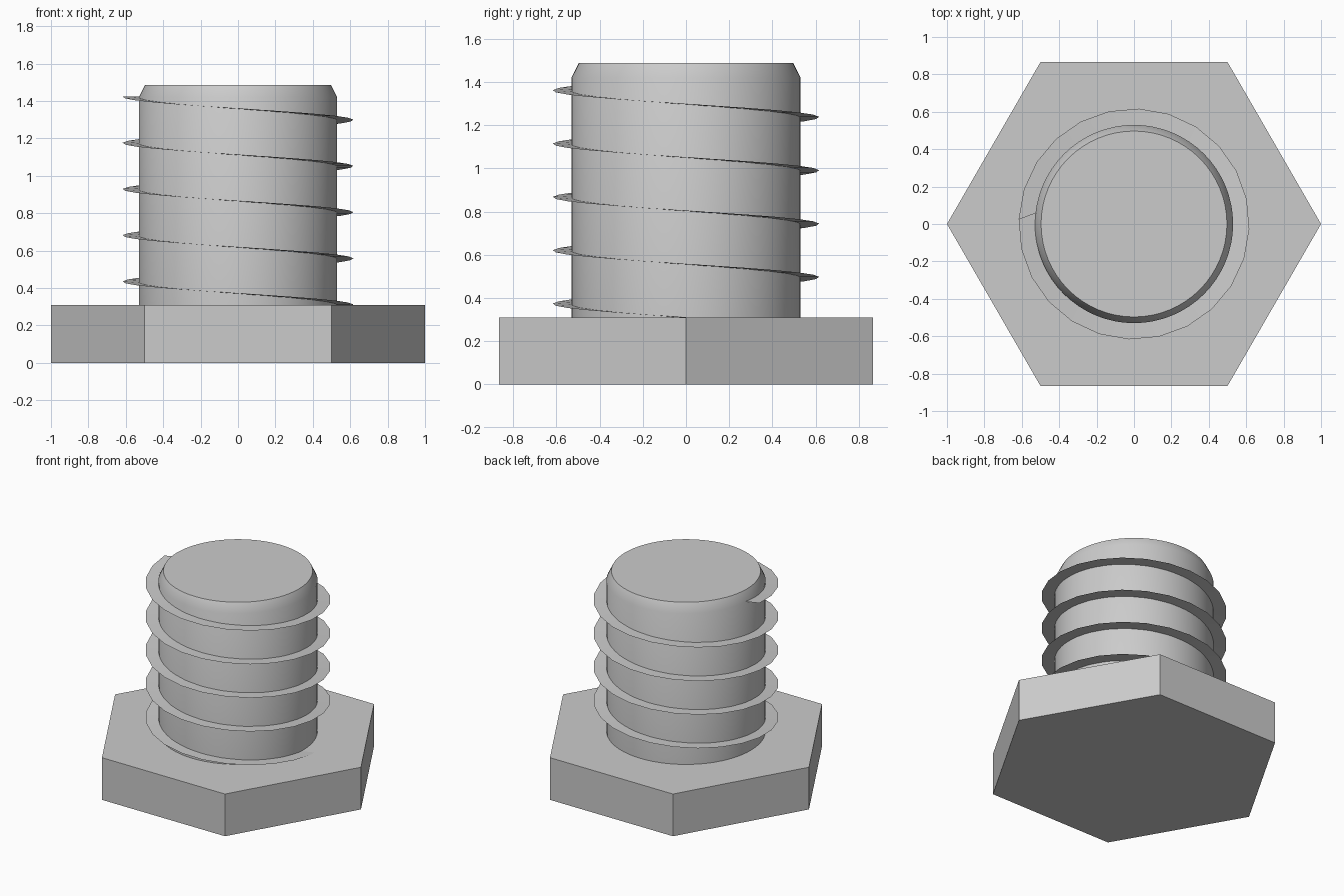
import bpy, bmesh
from math import cos, sin, tau, radians

default = bpy.data.objects.get("Cube")
if default:
    bpy.data.objects.remove(default, do_unlink=True)

steel = bpy.data.materials.new("grey steel")
steel.use_nodes = True
GREY = (0.6, 0.6, 0.6, 1)
steel.diffuse_color = GREY
steel.node_tree.nodes["Principled BSDF"].inputs["Base Color"].default_value = GREY


def add_object(name, bm):
    mesh = bpy.data.meshes.new(name)
    bm.to_mesh(mesh)
    bm.free()
    mesh.materials.append(steel)
    obj = bpy.data.objects.new(name, mesh)
    bpy.context.collection.objects.link(obj)
    return obj


def smooth(obj, angle):
    bpy.ops.object.select_all(action="DESELECT")
    obj.select_set(True)
    bpy.context.view_layer.objects.active = obj
    bpy.ops.object.shade_smooth_by_angle(angle=radians(angle))


def lathe(name, profile, sides):
    """Closed solid from (radius, height) rings."""
    bm = bmesh.new()
    rings = [[bm.verts.new((r * cos(tau * i / sides), r * sin(tau * i / sides), z))
              for i in range(sides)] for r, z in profile]
    for low, high in zip(rings, rings[1:]):
        for i in range(sides):
            j = (i + 1) % sides
            bm.faces.new((low[i], low[j], high[j], high[i]))
    bm.faces.new(rings[0][::-1])
    bm.faces.new(rings[-1])
    return add_object(name, bm)


# Hexagonal head
HEAD_TOP = 0.31
lathe("hex_head", [(1, 0), (1, HEAD_TOP)], 6)

# Round shaft with chamfered end
shaft = lathe("shaft", [(0.53, HEAD_TOP - 0.02), (0.53, 1.42), (0.497, 1.487)], 64)
smooth(shaft, 35)

# Thin helical thread, winding down from the tip into the head
PITCH, STEPS, TURNS = 0.247, 24, 4.6
START, START_Z = radians(177.5), 1.424
bm = bmesh.new()
pairs = []
for i in range(round(TURNS * STEPS) + 1):
    a = START + tau * i / STEPS
    z = START_Z - PITCH * i / STEPS
    inner = a - radians(7)
    pairs.append((bm.verts.new((0.48 * cos(inner), 0.48 * sin(inner), z)),
                  bm.verts.new((0.617 * cos(a), 0.617 * sin(a), z))))
for (in_a, out_a), (in_b, out_b) in zip(pairs, pairs[1:]):
    bm.faces.new((in_a, out_a, out_b, in_b))
thread = add_object("thread", bm)
smooth(thread, 30)
